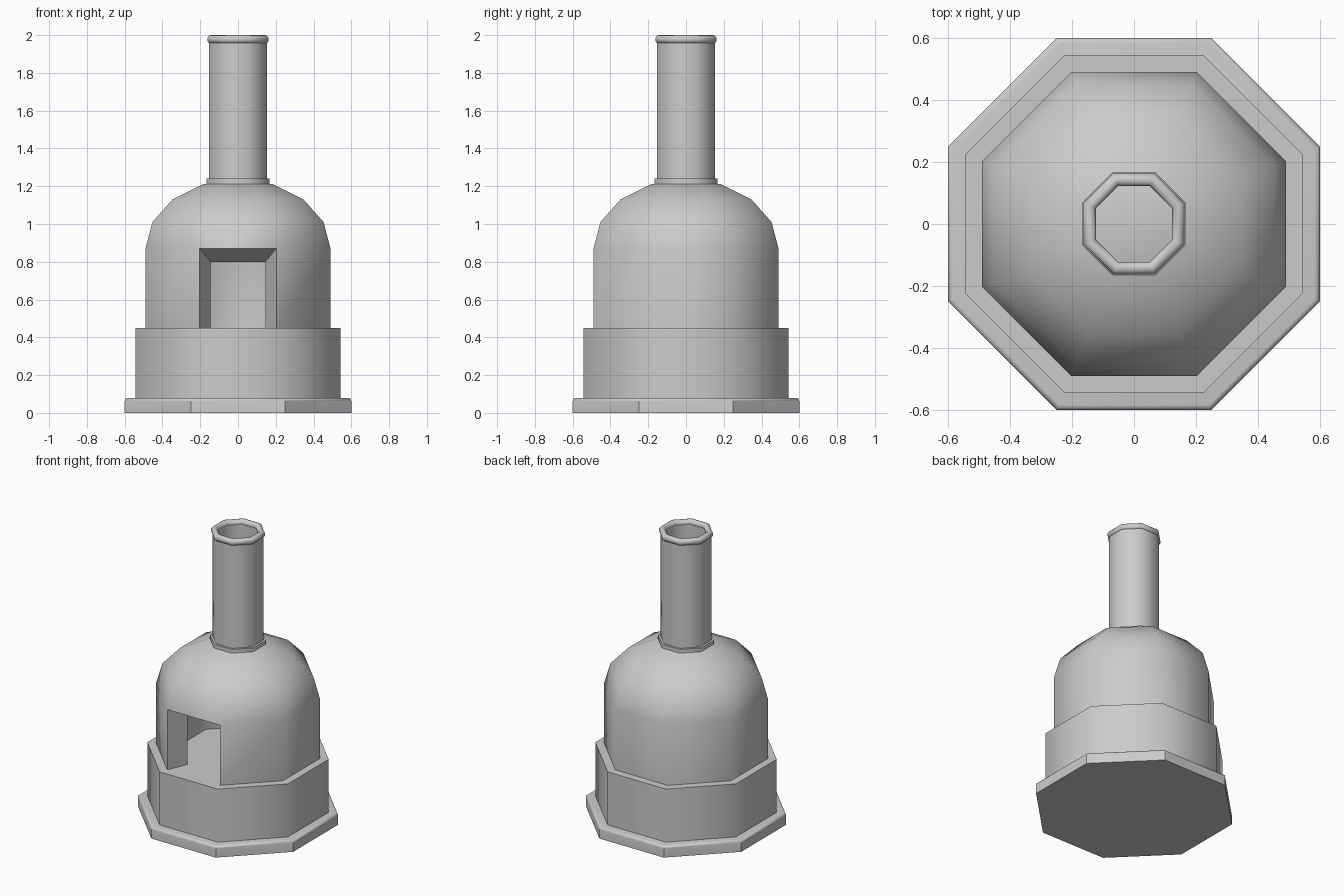
import bpy, bmesh
from math import cos, sin, pi, radians

if "Cube" in bpy.data.objects:
    bpy.data.objects.remove(bpy.data.objects["Cube"])

SIDES = 8


def ring(bm, apothem, z):
    r = apothem / cos(pi / SIDES)
    return [bm.verts.new((r * cos((i + 0.5) * 2 * pi / SIDES),
                          r * sin((i + 0.5) * 2 * pi / SIDES), z)) for i in range(SIDES)]


def bridge(bm, a, b, skip=()):
    for i in range(SIDES):
        if i not in skip:
            j = (i + 1) % SIDES
            bm.faces.new((a[i], a[j], b[j], b[i]))


def finish(name, bm, angle):
    bmesh.ops.recalc_face_normals(bm, faces=bm.faces)
    mesh = bpy.data.meshes.new(name)
    bm.to_mesh(mesh)
    bm.free()
    ob = bpy.data.objects.new(name, mesh)
    bpy.context.collection.objects.link(ob)
    bpy.ops.object.select_all(action='DESELECT')
    ob.select_set(True)
    bpy.context.view_layer.objects.active = ob
    bpy.ops.object.shade_smooth_by_angle(angle=radians(angle))
    return ob


def solid(name, profile, angle):
    """Octagonal solid, capped at both ends."""
    bm = bmesh.new()
    rings = [ring(bm, a, z) for a, z in profile]
    for a, b in zip(rings, rings[1:]):
        bridge(bm, a, b)
    bm.faces.new(rings[0][::-1])
    bm.faces.new(rings[-1])
    return finish(name, bm, angle)


def hollow(name, profile, angle):
    """Octagonal tube from a closed cross-section."""
    bm = bmesh.new()
    rings = [ring(bm, a, z) for a, z in profile]
    for a, b in zip(rings, rings[1:] + rings[:1]):
        bridge(bm, a, b)
    return finish(name, bm, angle)


# Base slab with a rounded top edge, and the plinth whose top is the hearth floor
b = 0.018
edge = [(0.60 - b + b * cos(t * pi / 8), 0.08 - b + b * sin(t * pi / 8)) for t in range(5)]
solid("base_slab", [(0.60, 0)] + edge, 40)
solid("plinth", [(0.543, 0.07), (0.543, 0.45)], 60)

# Domed oven: thick shell, front wall panel left open
FRONT = 5
bm = bmesh.new()


def shell(radius, spring, rise):
    levels = [ring(bm, radius, 0.44)]
    levels += [ring(bm, radius * cos(k * pi / 8), spring + rise * sin(k * pi / 8)) for k in range(4)]
    for k in range(4):
        bridge(bm, levels[k], levels[k + 1], (FRONT,) if k == 0 else ())
    pole = bm.verts.new((0, 0, spring + rise))
    for i in range(SIDES):
        bm.faces.new((levels[-1][i], levels[-1][(i + 1) % SIDES], pole))
    return levels


outer = shell(0.49, 0.87, 0.368)
inner = shell(0.35, 0.80, 0.30)
# Door jambs, lintel and hidden underside
for i in (FRONT, FRONT + 1):
    bm.faces.new((outer[0][i], outer[1][i], inner[1][i], inner[0][i]))
bm.faces.new((outer[1][FRONT], outer[1][FRONT + 1], inner[1][FRONT + 1], inner[1][FRONT]))
bridge(bm, outer[0], inner[0])
finish("oven_dome", bm, 50)

# Chimney pipe, collar at its foot and rounded rim at its top
hollow("chimney_pipe", [(0.153, 1.20), (0.153, 1.98), (0.125, 1.98), (0.125, 1.20)], 60)
hollow("chimney_collar", [(0.167, 1.20), (0.167, 1.24), (0.14, 1.24), (0.14, 1.20)], 60)
rim = [(0.1425 + 0.0205 * cos(t * pi / 6), 1.977 + 0.023 * sin(t * pi / 6)) for t in range(12)]
hollow("chimney_rim", rim, 60)
